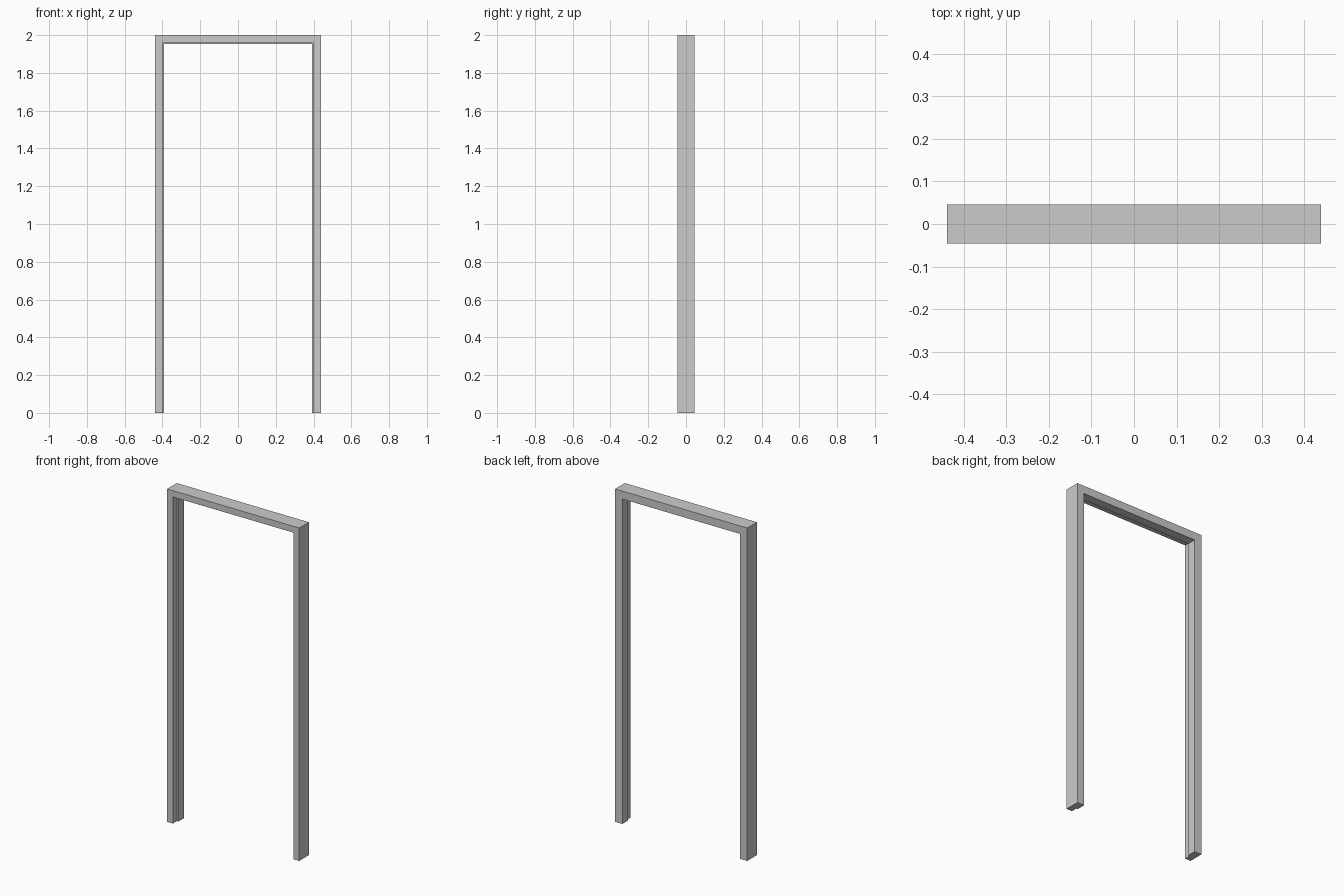
import bpy
import bmesh

if "Cube" in bpy.data.objects:
    bpy.data.objects.remove(bpy.data.objects["Cube"])

HALF_W, HEIGHT = 0.439, 2.0
Y0, Y1, STEP_Y = -0.046, 0.046, -0.008   # front, back, rebate depth
FRONT_T, STOP_T = 0.038, 0.048           # thickness at rebate and at door stop

# Rebated cross-section: (inset from the outer edge, depth)
profile = [(0, Y0), (FRONT_T, Y0), (FRONT_T, STEP_Y),
           (STOP_T, STEP_Y), (STOP_T, Y1), (0, Y1)]

# Path stations: left foot, two mitred top corners, right foot
stations = [(-1, False), (-1, True), (1, True), (1, False)]

bm = bmesh.new()
rings = [[bm.verts.new((side * (HALF_W - t), y, HEIGHT - t if top else 0))
          for t, y in profile] for side, top in stations]

# Jambs and head swept along the path
n = len(profile)
for a, b in zip(rings, rings[1:]):
    for i in range(n):
        j = (i + 1) % n
        bm.faces.new((a[i], a[j], b[j], b[i]))

# Feet
bm.faces.new(rings[0])
bm.faces.new(rings[-1])
bmesh.ops.recalc_face_normals(bm, faces=bm.faces)

mesh = bpy.data.meshes.new("door_frame")
bm.to_mesh(mesh)
bm.free()
bpy.context.collection.objects.link(bpy.data.objects.new("door_frame", mesh))
